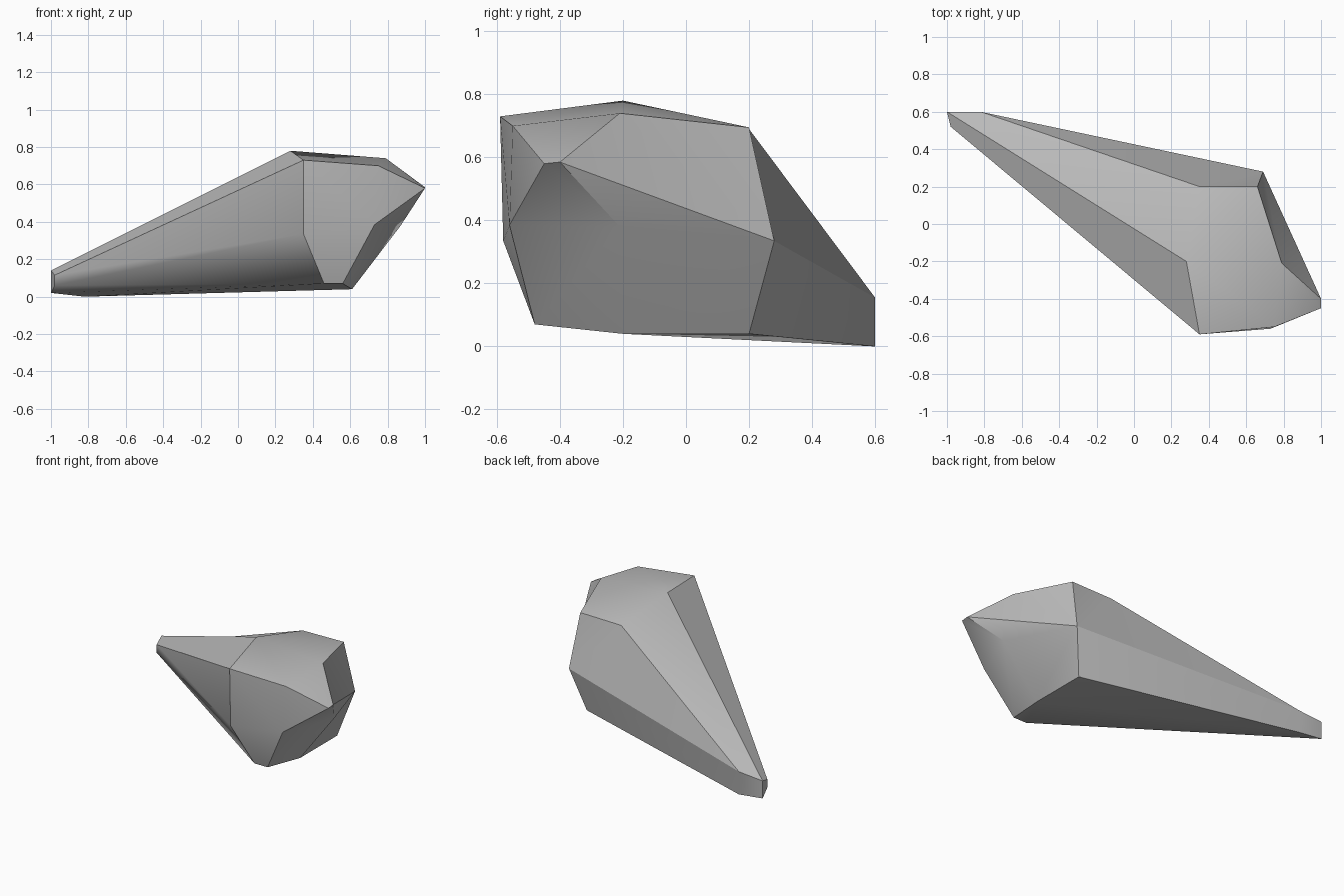
import bpy, bmesh, math

cube = bpy.data.objects.get("Cube")
if cube:
    bpy.data.objects.remove(cube, do_unlink=True)

# Corner points of the faceted stone, named by place
points = {
    # broad middle section
    "ridge": (.28, -.2, .78), "brow": (.35, -.59, .73), "belly": (.35, -.58, .335),
    "foot": (.46, -.48, .07), "shoulder": (.35, .2, .69),
    # blunt end
    "end_front": (.75, -.55, .7), "end_top": (.79, -.21, .74), "end_back": (.66, .2, .695),
    "end_side": (.69, .28, .335), "end_heel": (.61, .2, .04), "end_base": (.61, -.2, .04),
    "end_foot": (.56, -.48, .07), "end_waist": (.73, -.56, .385), "end_centre": (.87, -.21, .38),
    "nose_front": (1, -.45, .58), "nose_back": (1, -.4, .585),
    # narrow tail
    "tail_front_top": (-.98, .52, .115), "tail_front_low": (-.98, .52, .06),
    "tail_tip_top": (-1, .6, .14), "tail_tip_low": (-1, .6, .02),
    "tail_back_top": (-.82, .6, .155), "tail_back_low": (-.82, .6, 0),
}

faces = [
    # top
    "ridge shoulder end_back end_top", "ridge end_top end_front brow",
    "ridge brow tail_front_top tail_tip_top",
    "ridge tail_tip_top tail_back_top shoulder",
    "end_top nose_back nose_front end_front",
    # front
    "brow belly tail_front_top", "belly tail_front_low tail_front_top",
    "belly foot tail_front_low", "brow end_front end_waist belly",
    "belly end_waist end_foot foot", "end_front nose_front end_waist",
    # blunt end
    "end_top end_back end_side", "end_top end_side nose_back",
    "nose_back end_side end_centre", "end_side end_heel end_base end_centre",
    "end_centre end_base end_foot end_waist",
    "end_centre end_waist nose_front nose_back",
    # back
    "shoulder end_side end_back", "shoulder tail_back_top end_side",
    "end_side tail_back_top tail_back_low end_heel",
    # underside
    "foot tail_tip_low tail_front_low", "foot tail_back_low tail_tip_low",
    "tail_back_low end_base end_heel", "tail_back_low foot end_base",
    "foot end_foot end_base",
    # tail end
    "tail_front_top tail_front_low tail_tip_low tail_tip_top",
    "tail_tip_top tail_tip_low tail_back_low tail_back_top",
]

bm = bmesh.new()
verts = {name: bm.verts.new(co) for name, co in points.items()}
for face in faces:
    bm.faces.new([verts[name] for name in face.split()])
bmesh.ops.recalc_face_normals(bm, faces=bm.faces[:])
mesh = bpy.data.meshes.new("stone")
bm.to_mesh(mesh)
bm.free()
stone = bpy.data.objects.new("stone", mesh)
bpy.context.collection.objects.link(stone)

# Plain grey stone
grey = bpy.data.materials.new("stone_grey")
grey.use_nodes = True
colour = (.5, .5, .5, 1)
grey.diffuse_color = colour
grey.node_tree.nodes["Principled BSDF"].inputs["Base Color"].default_value = colour
mesh.materials.append(grey)

# Soft facets with crisp main edges
bpy.ops.object.select_all(action="DESELECT")
stone.select_set(True)
bpy.context.view_layer.objects.active = stone
bpy.ops.object.shade_smooth_by_angle(angle=math.radians(30))
